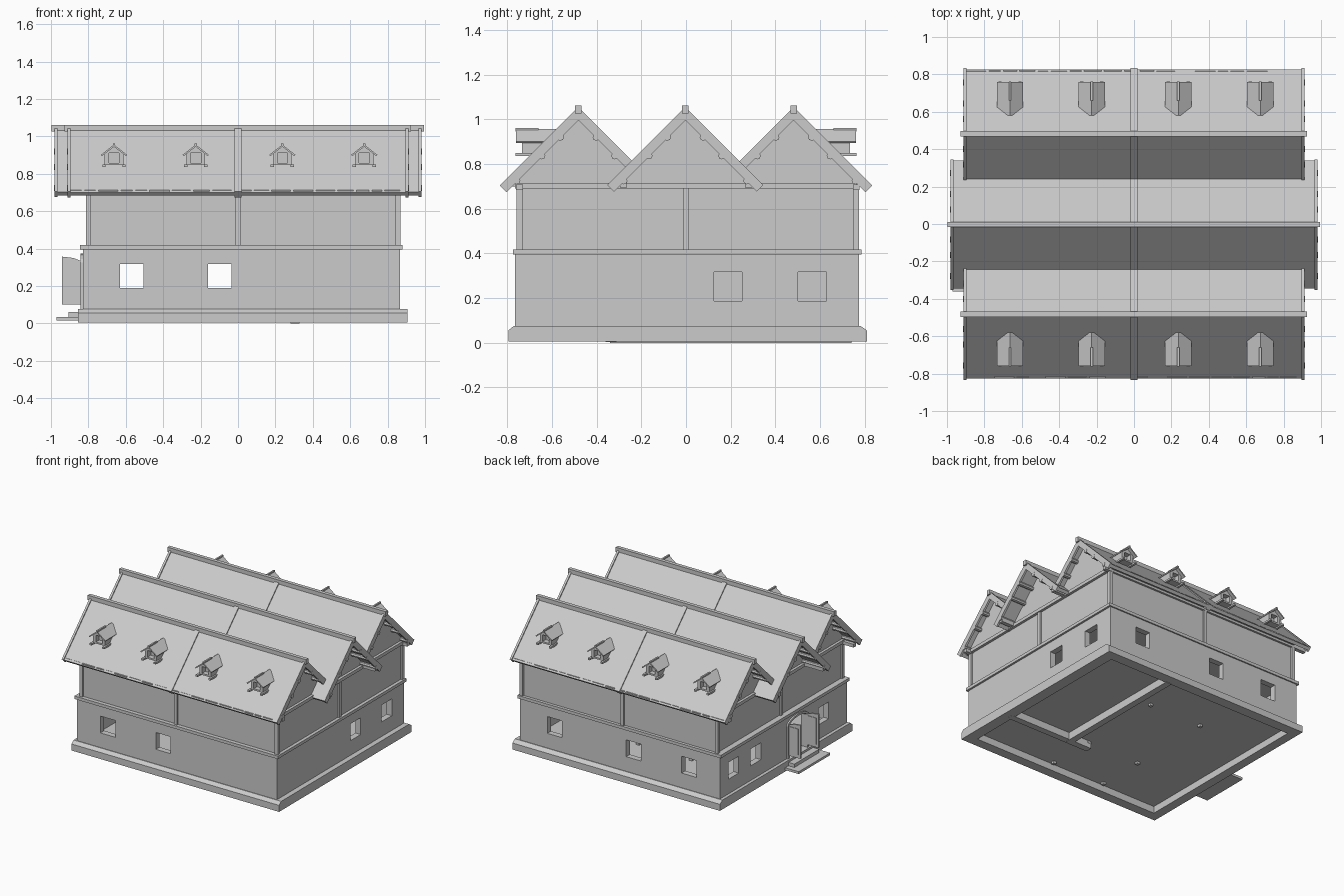
import bpy, bmesh, math, random

if "Cube" in bpy.data.objects:
    bpy.data.objects.remove(bpy.data.objects["Cube"])
random.seed(4)

stone = bpy.data.materials.new("plain_grey")
stone.use_nodes = True
GREY = (0.6, 0.6, 0.6, 1)
stone.diffuse_color = GREY
stone.node_tree.nodes["Principled BSDF"].inputs["Base Color"].default_value = GREY


def finish(name, bm):
    bmesh.ops.recalc_face_normals(bm, faces=bm.faces)
    mesh = bpy.data.meshes.new(name)
    bm.to_mesh(mesh)
    bm.free()
    mesh.materials.append(stone)
    obj = bpy.data.objects.new(name, mesh)
    bpy.context.collection.objects.link(obj)
    return obj


def add_prism(bm, pts, axis, a, b):
    """Extrude a (u, z) outline along x or y from a to b."""
    def place(u, z, d):
        return (d, u, z) if axis == "x" else (u, d, z)
    near = [bm.verts.new(place(u, z, a)) for u, z in pts]
    far = [bm.verts.new(place(u, z, b)) for u, z in pts]
    bm.faces.new(near)
    bm.faces.new(far)
    for i in range(len(pts)):
        j = (i + 1) % len(pts)
        bm.faces.new((near[i], near[j], far[j], far[i]))


def prism(name, pts, axis, a, b):
    bm = bmesh.new()
    add_prism(bm, pts, axis, a, b)
    return finish(name, bm)


def boxes(name, *dims):
    """One object from boxes given as x0, x1, y0, y1, z0, z1."""
    bm = bmesh.new()
    for x0, x1, y0, y1, z0, z1 in dims:
        add_prism(bm, [(x0, z0), (x1, z0), (x1, z1), (x0, z1)], "y", y0, y1)
    return finish(name, bm)


def chevron(c, top, left, right, thick, slope=1.0):
    """Outline of a pitched roof sheet with square-cut eaves."""
    n = math.hypot(1, slope)
    dx, dz = thick * slope / n, thick / n
    return [(c - left, top - left * slope), (c, top), (c + right, top - right * slope),
            (c + right - dx, top - right * slope - dz), (c, top - thick * n),
            (c - left + dx, top - left * slope - dz)]


def cut(target, cutter):
    cutter.hide_render = True
    mod = target.modifiers.new("cut", "BOOLEAN")
    mod.object = cutter
    mod.operation = "DIFFERENCE"
    mod.solver = "EXACT"
    bpy.context.view_layer.objects.active = target
    bpy.ops.object.modifier_apply(modifier=mod.name)
    bpy.data.objects.remove(cutter)


# Main dimensions
X0, X1, Y0, Y1 = -0.83, 0.865, -0.765, 0.775     # lower walls
U0, U1, V0, V1 = -0.80, 0.855, -0.745, 0.762     # upper walls
T = 0.045

# Plinth with chamfered top and open underside
plinth = prism("plinth", [(-0.795, 0.005), (0.81, 0.005), (0.81, 0.055), (0.78, 0.076),
                          (-0.77, 0.076), (-0.795, 0.055)], "x", -0.855, 0.905)
cut(plinth, boxes("plinth_cutter", (X0 + T, X1 - T, Y0 + T, Y1 - T, -0.1, 0.2)))
boxes("ground_floor", (X0 + 0.02, X1 - 0.02, Y0 + 0.02, Y1 - 0.02, 0.058, 0.074))

# Lower walls with windows and arched doorway
walls = boxes("lower_walls", (X0, X1, Y0, Y1, 0.07, 0.4))
cut(walls, boxes("room_cutter", (X0 + T, X1 - T, Y0 + T, Y1 - T, 0, 0.5)))
W, Z0, Z1 = 0.063, 0.188, 0.317
holes = [(x - W, x + W, Y0 - 0.1, Y0 + 0.1, Z0, Z1) for x in (-0.568, -0.098)]
holes += [(x - W, x + W, Y1 - 0.1, Y1 + 0.1, Z0, Z1) for x in (-0.568, -0.098, 0.57)]
holes += [(X1 - 0.1, X1 + 0.1, y - W, y + W, Z0, Z1) for y in (0.188, 0.565)]
holes += [(X0 - 0.1, X0 + 0.1, y - W, y + W, Z0, Z1) for y in (0.61, 0.34, -0.48)]
cut(walls, boxes("window_cutter", *holes))

DOOR, HALF = -0.16, 0.11


def arch(half, spring, rise, base):
    steps = [math.pi * i / 8 for i in range(9)]
    return [(DOOR - half, base)] + [(DOOR - half * math.cos(a), spring + rise * math.sin(a))
                                    for a in steps] + [(DOOR + half, base)]


cut(walls, prism("door_cutter", arch(HALF, 0.32, 0.04, 0.076), "x", X0 - 0.1, X0 + 0.1))
frame = prism("door_frame", arch(HALF + 0.018, 0.325, 0.05, 0.076), "x", X0 - 0.012, X0 + 0.01)
cut(frame, prism("frame_cutter", arch(HALF, 0.32, 0.04, 0), "x", X0 - 0.1, X0 + 0.1))

# Open door leaves and steps
for side, name in ((-1, "front"), (1, "back")):
    y = DOOR + side * HALF
    leaf = [(X0 - 0.11, 0.1), (X0, 0.1), (X0, 0.33), (X0 - 0.05, 0.35), (X0 - 0.11, 0.357)]
    prism(name + "_door_leaf", leaf, "y", y - 0.007, y + 0.007)
    boxes(name + "_door_panel", (X0 - 0.093, X0 - 0.02, y - 0.011, y + 0.011, 0.125, 0.325))
boxes("door_steps", (-0.97, -0.83, -0.36, 0.02, 0.016, 0.034),
      (-0.905, -0.82, -0.32, -0.02, 0.034, 0.06))

# Inner walls and posts
boxes("inner_walls", (0.28, 0.33, -0.34, 0.74, 0, 0.395), (0.13, 0.85, -0.36, -0.31, 0.004, 0.395))
boxes("inner_posts", *[(x - 0.012, x + 0.012, y - 0.012, y + 0.012, 0.04, 0.395)
                       for x in (0.15, -0.3) for y in (0.36, -0.32, -0.69)])

# Upper storey, floor band, posts and tie beams
boxes("upper_walls", (U0, U1, V0, V1, 0.395, 0.71))
boxes("floor_band", (-0.845, 0.88, -0.775, 0.785, 0.395, 0.418))
R = 0.013
boxes("corner_posts", *[(x - R, x + R, y - R, y + R, 0.41, 0.7)
                        for x in (U0, U1) for y in (V0, V1)])
boxes("middle_posts", *[(-R, R, y - R, y + R, 0.41, 0.7) for y in (V0, V1)],
      *[(x - R, x + R, -R, R, 0.41, 0.7) for x in (U0, U1)])
boxes("tie_beams", *[(x - 0.02, x + 0.02, -0.765, 0.765, 0.69, 0.715) for x in (U0, U1)])
boxes("wall_plates", *[(-0.91, 0.91, y - 0.015, y + 0.015, 0.683, 0.708) for y in (V0, V1)],
      *[(-0.975, 0.975, y - 0.015, y + 0.015, 0.695, 0.72) for y in (-0.28, 0.28)])

# Three gabled roofs
H = 1.045
PURLINS = (0.08, 0.163, 0.275)
roofs = (("front", -0.482, 0.91, 0.345, 0.25),
         ("middle", -0.003, 0.98, 0.343, 0.343),
         ("back", 0.482, 0.91, 0.25, 0.345))
for name, c, end, left, right in roofs:
    prism(name + "_roof", chevron(c, H, left, right, 0.024), "x", -end, end)
    edge = chevron(c, H + 0.01, left + 0.006 * (left > 0.3), right + 0.006 * (right > 0.3), 0.042)
    for x in (-end + 0.006, end - 0.006):
        prism(name + "_verge_board", edge, "x", x - 0.008, x + 0.008)
    prism(name + "_centre_batten", edge, "x", -0.018, 0.018)
    boxes(name + "_ridge_beam", (-end - 0.017, end + 0.014, c - 0.014, c + 0.014, 1.025, 1.062))
    g = 0.32
    gable = [(c - min(g, left), 0.7), (c + min(g, right), 0.7),
             (c + min(g, right), H - 0.02 - min(g, right)), (c, H - 0.02),
             (c - min(g, left), H - 0.02 - min(g, left))]
    prism(name + "_gable", gable, "x", U0, U1)
    # Round purlins showing at the gable ends
    bm = bmesh.new()
    for d in PURLINS:
        for side, reach in ((-1, left), (1, right)):
            if d < reach:
                y, z = c + side * d, H - d - 0.045
                ring = [(y + 0.016 * math.cos(k * math.pi / 4),
                         z + 0.016 * math.sin(k * math.pi / 4)) for k in range(8)]
                add_prism(bm, ring, "x", -end - 0.004, end + 0.004)
    finish(name + "_purlins", bm)

# Uneven boards along the outer eaves
for side, name in ((-1, "front"), (1, "back")):
    strips = []
    x = -0.9
    while x < 0.84:
        w = random.uniform(0.05, 0.11)
        y = side * (0.815 + random.uniform(0, 0.01))
        z = 0.698 + random.uniform(0, 0.006)
        strips.append((x, x + w, min(y, y - side * 0.03), max(y, y - side * 0.03), z, 0.712))
        x += w + 0.015
    boxes(name + "_eave_boards", *strips)

# Dormers on the front and back slopes
for side, name in ((-1, "front"), (1, "back")):
    for x in (-0.663, -0.226, 0.237, 0.675):
        body = [(x - 0.05, 0.846), (x + 0.05, 0.846), (x + 0.05, 0.906),
                (x, 0.945), (x - 0.05, 0.906)]
        dormer = prism(name + "_dormer", body, "y", side * 0.735, side * 0.56)
        cut(dormer, boxes("dormer_cutter", (x - 0.027, x + 0.027, side * 0.735 - 0.04,
                                            side * 0.735 + 0.04, 0.858, 0.91)))
        prism(name + "_dormer_roof", chevron(x, 0.956, 0.07, 0.07, 0.009, 0.78),
              "y", side * 0.76, side * 0.58)
        ys = sorted((side * 0.762, side * 0.66))
        boxes(name + "_dormer_beams", (x - 0.062, x - 0.045, *ys, 0.836, 0.85),
              (x + 0.045, x + 0.062, *ys, 0.836, 0.85),
              (x - 0.006, x + 0.006, *ys, 0.945, 0.962))
